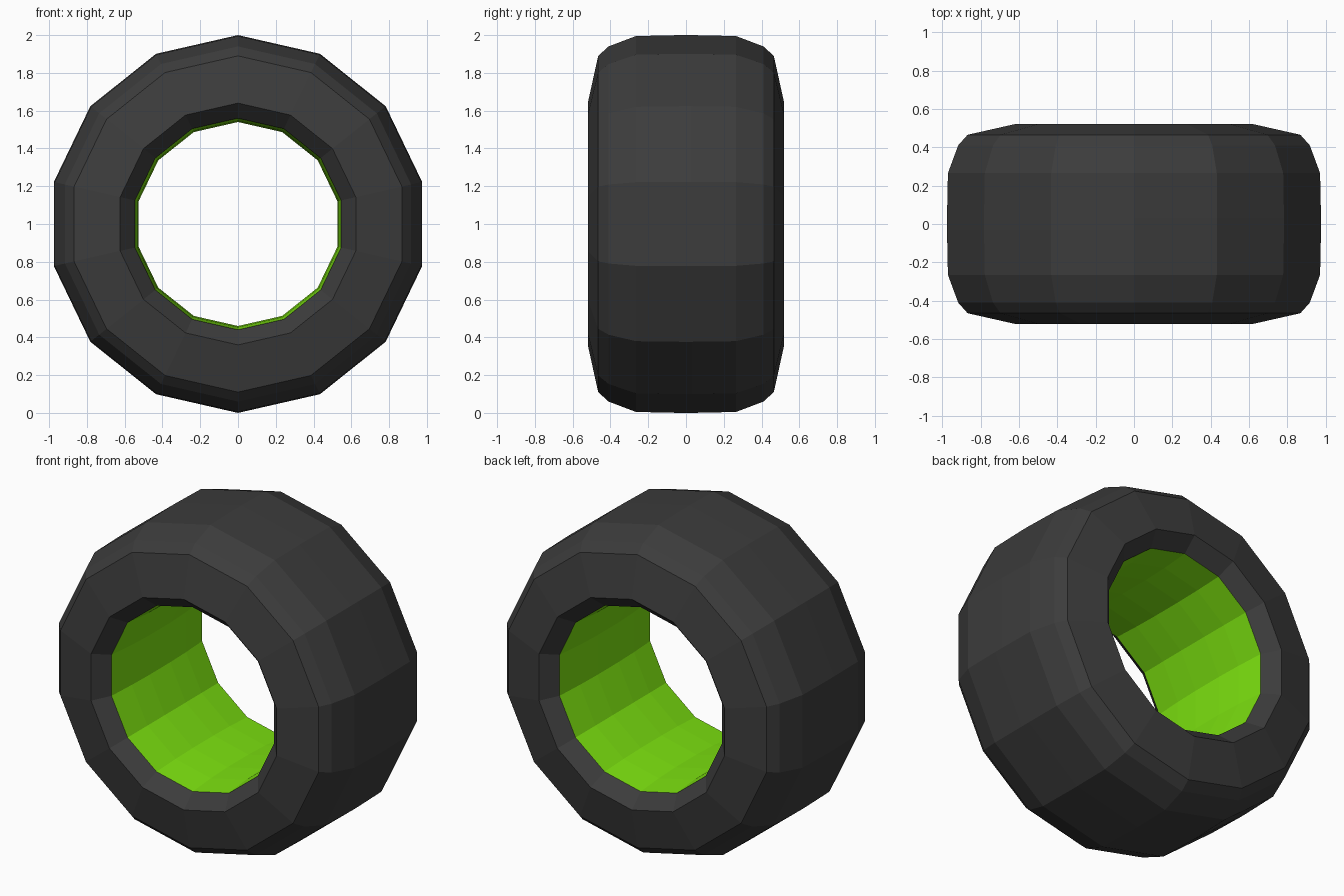
import bpy, bmesh
from math import sin, cos, tau

if "Cube" in bpy.data.objects:
    bpy.data.objects.remove(bpy.data.objects["Cube"])

SIDES = 14


def material(name, color):
    mat = bpy.data.materials.new(name)
    mat.diffuse_color = color
    mat.use_nodes = True
    mat.node_tree.nodes["Principled BSDF"].inputs["Base Color"].default_value = mat.diffuse_color
    return mat


def lathe(name, profile, mat):
    """Sweep an open (y, radius) profile round the wheel axle."""
    bm = bmesh.new()
    rings = []
    for i in range(SIDES):
        a = tau * i / SIDES
        rings.append([bm.verts.new((r * sin(a), y, 1 + r * cos(a))) for y, r in profile])
    for i in range(SIDES):
        p, q = rings[i], rings[(i + 1) % SIDES]
        for j in range(len(profile) - 1):
            bm.faces.new((p[j], p[j + 1], q[j + 1], q[j]))
    mesh = bpy.data.meshes.new(name)
    bm.to_mesh(mesh)
    bm.free()
    mesh.materials.append(mat)
    obj = bpy.data.objects.new(name, mesh)
    bpy.context.collection.objects.link(obj)
    return obj


def mirrored(half):
    """Complete a half profile running from the side to the middle."""
    return half + [(-y, r) for y, r in reversed(half)]


rubber = material("rubber", (0.045, 0.045, 0.045, 1))
green = material("green", (0.2, 0.75, 0.005, 1))

# Tyre: inner lip, sidewall, shoulder and slightly crowned tread
lathe("tyre", mirrored([(-0.435, 0.56), (-0.52, 0.64), (-0.465, 0.89),
                        (-0.41, 0.94), (-0.265, 0.995), (-0.03, 1.0)]), rubber)

# Rim band lining the hole, narrowing gently to the middle, facing the axle
lathe("rim_band", mirrored([(0.435, 0.56), (0.26, 0.546), (0.1, 0.54)]), green)
